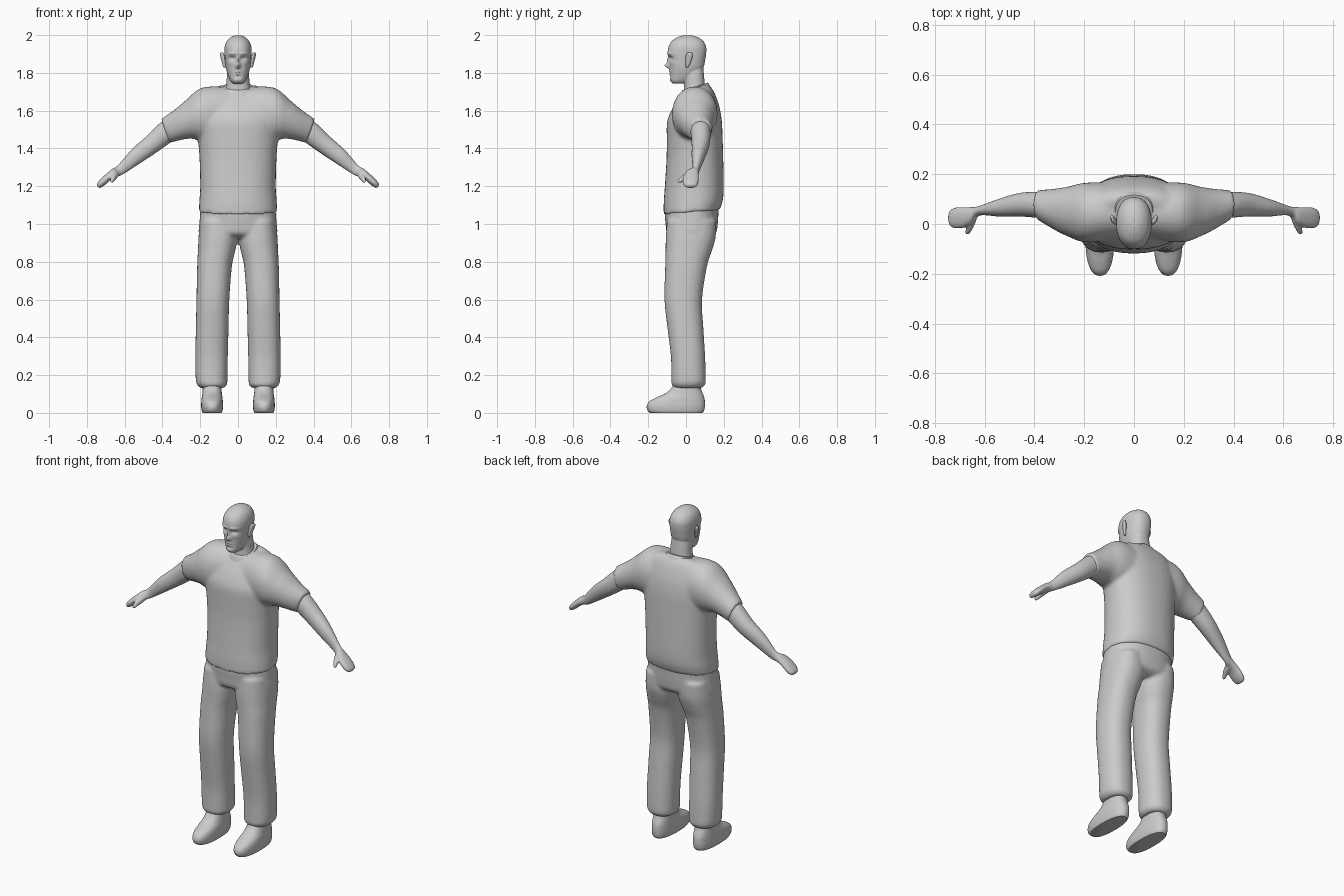
import bpy, bmesh, math
from mathutils import Vector

grey = bpy.data.materials.new("plain grey")
grey.diffuse_color = (0.6, 0.6, 0.6, 1)


def flat(z, y0, y1, w, x=0.0, tilt=0.0, p=2.3):
    """Horizontal ring: centre, x axis, y axis (may tilt), roundness."""
    r = (y1 - y0) / 2
    return [x, (y0 + y1) / 2, z, w, 0, 0, 0, r, tilt * r, p]


def limb(s, xt, zt, xb, zb, y0, y1, p=2.1):
    """Upright ring across an arm on side s, from its top and bottom points."""
    return [s * (xt + xb) / 2, (y0 + y1) / 2, (zt + zb) / 2,
            0, (y1 - y0) / 2, 0, s * (xt - xb) / 2, 0, (zt - zb) / 2, p]


def loft(bm, rings, n=40, steps=5):
    """Skin rings with a smooth spline along their length, then cap both ends."""
    dense = []
    for i in range(len(rings) - 1):
        a, b, c, d = (rings[max(i - 1, 0)], rings[i], rings[i + 1],
                      rings[min(i + 2, len(rings) - 1)])
        for k in range(steps):
            t = k / steps
            dense.append([0.5 * (2 * q + (r - o) * t + (2 * o - 5 * q + 4 * r - e) * t * t
                                 + (3 * q - o - 3 * r + e) * t ** 3)
                          for o, q, r, e in zip(a, b, c, d)])
    dense.append(rings[-1])
    loops = []
    for g in dense:
        c, u, v, p = Vector(g[:3]), Vector(g[3:6]), Vector(g[6:9]), g[9]
        row = []
        for k in range(n):
            a = math.tau * k / n
            ca, sa = math.cos(a), math.sin(a)
            row.append(bm.verts.new(c + u * math.copysign(abs(ca) ** (2 / p), ca)
                                    + v * math.copysign(abs(sa) ** (2 / p), sa)))
        loops.append(row)
    faces = [bm.faces.new((p[k], p[(k + 1) % n], q[(k + 1) % n], q[k]))
             for p, q in zip(loops, loops[1:]) for k in range(n)]
    faces += [bm.faces.new(loops[0]), bm.faces.new(loops[-1])]
    bmesh.ops.recalc_face_normals(bm, faces=faces)


def finish(name, bm, voxel=None, smooth=0, angle=50):
    me = bpy.data.meshes.new(name)
    bm.to_mesh(me)
    bm.free()
    ob = bpy.data.objects.new(name, me)
    bpy.context.collection.objects.link(ob)
    me.materials.append(grey)
    if voxel:
        m = ob.modifiers.new("blend", 'REMESH')
        m.mode, m.voxel_size, m.use_smooth_shade = 'VOXEL', voxel, True
        m = ob.modifiers.new("soften", 'SMOOTH')
        m.factor, m.iterations = 0.5, smooth
        me.shade_smooth()
    else:
        bpy.ops.object.select_all(action='DESELECT')
        ob.select_set(True)
        bpy.context.view_layer.objects.active = ob
        bpy.ops.object.shade_smooth_by_angle(angle=math.radians(angle))
    return ob


# Shirt: torso and both sleeves blended together
bm = bmesh.new()
loft(bm, [flat(1.062, -.118, .178, .207, tilt=.08), flat(1.12, -.118, .195, .205, tilt=.04),
          flat(1.2, -.112, .2, .2), flat(1.35, -.103, .197, .204), flat(1.45, -.102, .194, .212),
          flat(1.54, -.1, .19, .222), flat(1.61, -.076, .178, .215, tilt=.05),
          flat(1.67, -.045, .155, .2, tilt=.15), flat(1.705, -.022, .135, .165, tilt=.2),
          flat(1.725, -.01, .115, .11, tilt=.25)])
for s in (-1, 1):
    loft(bm, [limb(s, .05, 1.725, .05, 1.42, -.06, .165), limb(s, .19, 1.722, .19, 1.44, -.074, .166),
              limb(s, .28, 1.652, .25, 1.452, -.05, .15), limb(s, .34, 1.602, .31, 1.443, -.02, .141),
              limb(s, .407, 1.556, .365, 1.428, .018, .136)])
finish("shirt", bm, .009, 7)

# Trousers: hips and both legs blended together
bm = bmesh.new()
loft(bm, [flat(1.1, -.105, .175, .198), flat(1.06, -.113, .172, .2), flat(1.0, -.108, .168, .205),
          flat(.95, -.1, .158, .207), flat(.925, -.06, .12, .17)])
for s in (-1, 1):
    leg = [(1.02, -.1, .16, .02, .2), (.93, -.107, .157, .003, .209), (.86, -.108, .138, .014, .212),
           (.78, -.11, .112, .032, .216), (.6, -.114, .085, .046, .22), (.45, -.098, .092, .05, .223),
           (.3, -.08, .101, .054, .226), (.18, -.077, .105, .056, .224), (.15, -.076, .102, .058, .217),
           (.132, -.06, .085, .075, .2)]
    loft(bm, [flat(z, a, b, (o - i) / 2, s * (o + i) / 2) for z, a, b, i, o in leg])
finish("trousers", bm, .009, 6)

# Shoes
for s, side in ((-1, "left"), (1, "right")):
    bm = bmesh.new()
    shoe = [(0, -.19, .088, .05), (.012, -.203, .096, .055), (.035, -.208, .1, .058), (.06, -.195, .1, .057),
            (.08, -.16, .097, .055), (.1, -.115, .09, .052), (.125, -.082, .08, .05), (.16, -.06, .075, .048)]
    loft(bm, [flat(z, a, b, w, s * .137, p=2.4) for z, a, b, w in shoe])
    finish(side + "_shoe", bm)

# Arms with mitten hand and thumb
for s, side in ((-1, "left"), (1, "right")):
    bm = bmesh.new()
    loft(bm, [limb(s, *r) for r in (
        (.35, 1.57, .31, 1.455, .024, .13), (.41, 1.537, .34, 1.443, .024, .13),
        (.487, 1.463, .425, 1.383, .03, .125), (.565, 1.393, .52, 1.32, .03, .1),
        (.635, 1.312, .607, 1.264, .034, .072), (.665, 1.293, .64, 1.25, .0, .068),
        (.697, 1.266, .67, 1.236, -.014, .068), (.727, 1.238, .705, 1.206, -.018, .066),
        (.745, 1.215, .728, 1.191, -.008, .056), (.746, 1.203, .738, 1.192, .01, .04))], 28)
    thumb = ((.645, .03, 1.265, .017), (.655, .0, 1.25, .016), (.662, -.02, 1.238, .013),
             (.668, -.036, 1.226, .009), (.67, -.041, 1.222, .003))
    loft(bm, [[s * x, y, z, r, 0, 0, 0, -.5 * r, r, 2] for x, y, z, r in thumb], 16)
    finish(side + "_arm", bm, .005, 3)

# Head, jaw and neck; the face is shaped by soft bumps
bm = bmesh.new()
loft(bm, [flat(z, a, b, w, p=p) for z, a, b, w, p in (
    (1.744, -.07, .0, .026, 2.2), (1.758, -.082, .03, .04, 2.3), (1.79, -.084, .07, .054, 2.3),
    (1.83, -.086, .093, .065, 2.3), (1.87, -.09, .102, .069, 2.3), (1.905, -.097, .107, .071, 2.3),
    (1.94, -.092, .106, .07, 2.2), (1.97, -.074, .09, .058, 2.1), (1.99, -.042, .06, .036, 2),
    (1.999, -.012, .026, .014, 2))], 96, 10)
bumps = [(0, 1.838, .011, .014, -.028), (0, 1.866, .007, .016, -.013),     # nose tip, bridge
         (.03, 1.877, .016, .01, .015), (.032, 1.902, .022, .006, -.006),  # eye socket, brow
         (.032, 1.875, .009, .006, -.004), (.042, 1.85, .014, .012, -.003),  # eyelid, cheekbone
         (0, 1.807, .016, .004, -.007), (0, 1.793, .014, .004, -.006),     # lips
         (0, 1.8, .02, .0022, .005), (0, 1.78, .016, .006, .004),          # mouth, chin hollow
         (0, 1.762, .016, .008, -.003)]                                    # chin
for v in bm.verts:
    if v.co.y < -.02:
        v.co.y += sum(d * math.exp(-((abs(v.co.x) - x) / a) ** 2 - ((v.co.z - z) / b) ** 2)
                      for x, z, a, b, d in bumps)
loft(bm, [flat(1.66, -.01, .11, .075), flat(1.7, -.012, .108, .068), flat(1.74, -.01, .1, .062),
          flat(1.79, -.015, .095, .058), flat(1.84, -.02, .09, .05)], 40)
finish("head_and_neck", bm, .0035, 2)

# Ears: curved flat shells leaning out from the head
for s, side in ((-1, "left"), (1, "right")):
    bm = bmesh.new()
    ear = ((1.828, .003, .006, .004), (1.836, -.002, .016, .008), (1.86, -.004, .026, .009),
           (1.885, -.002, .034, .01), (1.9, .002, .034, .009), (1.909, .01, .026, .004))
    loft(bm, [flat(z, a, b, w, s * (.07 + (z - 1.828) * .15), p=2) for z, a, b, w in ear], 24)
    for v in bm.verts:
        v.co.x += s * (v.co.y - .005) * .3
    finish(side + "_ear", bm)

# Collar band following the neckline
bm = bmesh.new()
loft(bm, [flat(1.69, -.035, .135, .1, tilt=.3), flat(1.715, -.026, .124, .084, tilt=.3),
          flat(1.728, -.019, .116, .074, tilt=.3)])
finish("collar", bm)
